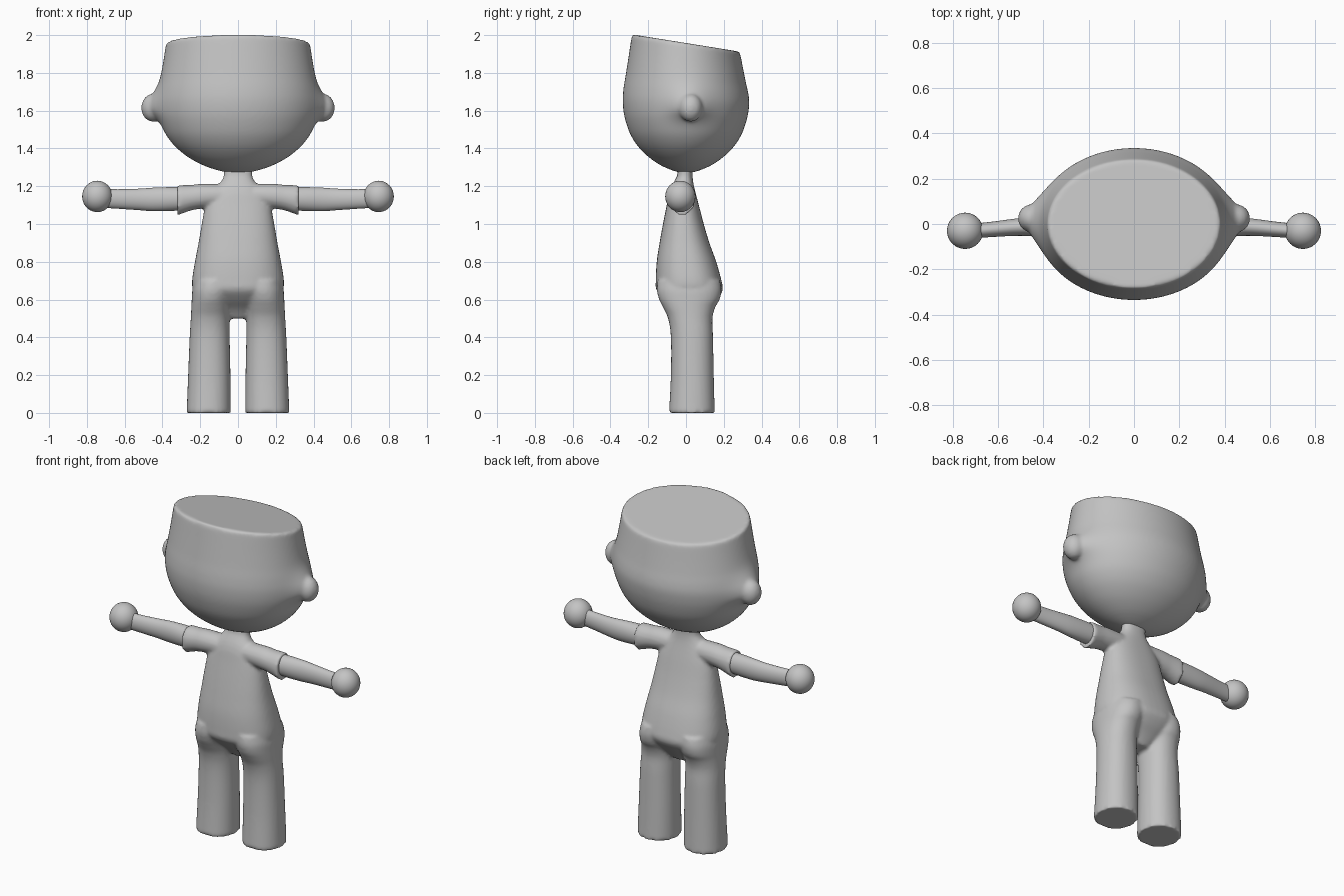
import bpy, bmesh, math
from mathutils import Vector, Matrix

if "Cube" in bpy.data.objects:
    bpy.data.objects.remove(bpy.data.objects["Cube"])

gray = bpy.data.materials.new("plain gray")
gray.diffuse_color = (0.55, 0.55, 0.55, 1)
gray.use_nodes = True
gray.node_tree.nodes["Principled BSDF"].inputs["Base Color"].default_value = gray.diffuse_color


def smooth_rows(rows, steps):
    """Catmull-Rom resampling of the profile rows."""
    out = []
    for i in range(len(rows) - 1):
        p = [Vector(rows[max(0, min(len(rows) - 1, i + k))]) for k in (-1, 0, 1, 2)]
        for s in range(steps):
            t = s / steps
            out.append(p[1] + 0.5 * t * (p[2] - p[0] + t * (2 * p[0] - 5 * p[1] + 4 * p[2] - p[3]
                       + t * (3 * (p[1] - p[2]) + p[3] - p[0]))))
    return out + [Vector(rows[-1])]


def loft(bm, rows, axis="z", n=48, power=2.0, steps=5, side=1):
    """Rows are (position, centre u, centre v, radius u, radius v)."""
    rings = []
    for t, cu, cv, ru, rv in smooth_rows(rows, steps):
        ring = []
        for k in range(n):
            a = 2 * math.pi * k / n
            c, s = math.cos(a), math.sin(a)
            u = cu + ru * math.copysign(abs(c) ** (2 / power), c)
            v = cv + rv * math.copysign(abs(s) ** (2 / power), s)
            ring.append(bm.verts.new((u, v, t) if axis == "z" else (side * t, u, v)))
        rings.append(ring)
    for a, b in zip(rings, rings[1:]):
        for k in range(n):
            j = (k + 1) % n
            bm.faces.new((a[k], a[j], b[j], b[k]))
    bm.faces.new(rings[0])
    bm.faces.new(rings[-1])


def ball(bm, centre, radii):
    m = Matrix.Translation(centre) @ Matrix.Diagonal((*radii, 1))
    bmesh.ops.create_uvsphere(bm, u_segments=32, v_segments=20, radius=1, matrix=m)


def finish(bm, name, fuse=0):
    """Make the object; fuse > 0 welds overlapping volumes into one soft skin."""
    bmesh.ops.recalc_face_normals(bm, faces=bm.faces)
    me = bpy.data.meshes.new(name)
    bm.to_mesh(me)
    bm.free()
    me.materials.append(gray)
    ob = bpy.data.objects.new(name, me)
    bpy.context.collection.objects.link(ob)
    bpy.ops.object.select_all(action="DESELECT")
    ob.select_set(True)
    bpy.context.view_layer.objects.active = ob
    bpy.ops.object.shade_smooth_by_angle(angle=math.radians(40))
    if fuse:
        mod = ob.modifiers.new("fuse", "REMESH")
        mod.mode = "VOXEL"
        mod.voxel_size = 0.01
        mod.use_smooth_shade = True
        mod = ob.modifiers.new("soften", "SMOOTH")
        mod.factor = 0.5
        mod.iterations = fuse


# Head: oval loft with a slanted flat top and flared sides
bm = bmesh.new()
head = [(1.272, .05, .03), (1.285, .11, .075), (1.31, .182, .132), (1.35, .258, .192),
        (1.40, .322, .245), (1.45, .366, .281), (1.5, .395, .305), (1.57, .42, .326),
        (1.64, .429, .335), (1.70, .424, .331), (1.77, .411, .318), (1.85, .397, .304),
        (1.92, .386, .292), (1.945, .382, .287), (1.955, .378, .283), (1.958, .37, .275)]
loft(bm, [(z, 0, 0, a, b) for z, a, b in head], n=128, steps=6)
for v in bm.verts:
    x, y, z = v.co
    if abs(x) > 0.2:
        sz = 0.09 if z > 1.615 else 0.055
        bump = 0.055 * math.exp(-((z - 1.615) / sz) ** 2 - ((y - 0.025) / 0.1) ** 2)
        v.co.x += math.copysign(bump, x)
    v.co.z -= 0.16 * y * max(0, min(1, (z - 1.6) / 0.34))
# Ears: rounded tips on the flares
for s in (-1, 1):
    ball(bm, (s * 0.45, 0.025, 1.615), (0.062, 0.062, 0.074))
finish(bm, "head", fuse=6)

# Body: torso, legs and sleeves fused into one smooth skin
bm = bmesh.new()
torso = [(.50, .06, -.02, .08), (.55, .12, -.06, .12), (.60, .19, -.115, .165),
         (.65, .236, -.156, .194), (.70, .243, -.16, .188), (.80, .228, -.155, .160),
         (.90, .209, -.14, .124), (1.0, .192, -.122, .094), (1.1, .172, -.102, .068),
         (1.16, .142, -.09, .052), (1.2, .11, -.076, .042), (1.23, .086, -.06, .037),
         (1.26, .075, -.046, .035), (1.32, .08, -.04, .04)]
loft(bm, [(z, 0, (f + b) / 2, w, (b - f) / 2) for z, w, f, b in torso], power=2.4)
for s in (-1, 1):
    loft(bm, [(z, s * cx, (f + b) / 2, rx, (b - f) / 2) for z, cx, rx, f, b in
              ((0, .155, .117, -.09, .152), (.2, .152, .112, -.08, .147),
               (.4, .15, .106, -.08, .143), (.5, .147, .103, -.095, .14),
               (.56, .143, .104, -.122, .155), (.6, .139, .106, -.142, .178),
               (.65, .13, .112, -.154, .188), (.7, .12, .11, -.15, .18))], power=2.2)
    loft(bm, [(0.03, -.02, 1.15, .06, .06), (.12, -.022, 1.15, .062, .062),
              (.2, -.022, 1.146, .064, .066), (.25, -.021, 1.139, .064, .068),
              (.32, -.02, 1.126, .068, .08)], axis="x", side=s)
finish(bm, "body", fuse=5)

# Arms and ball hands
for s, side in ((-1, "right"), (1, "left")):
    bm = bmesh.new()
    loft(bm, [(.26, -.018, 1.135, .052, .06), (.36, -.015, 1.132, .048, .063),
              (.45, -.012, 1.13, .042, .062), (.52, -.014, 1.13, .038, .057),
              (.62, -.023, 1.132, .034, .052), (.70, -.03, 1.135, .032, .05)],
         axis="x", side=s, n=32)
    finish(bm, side + "_arm")
    bm = bmesh.new()
    ball(bm, (s * 0.745, -0.03, 1.146), (0.08, 0.08, 0.083))
    finish(bm, side + "_hand")
